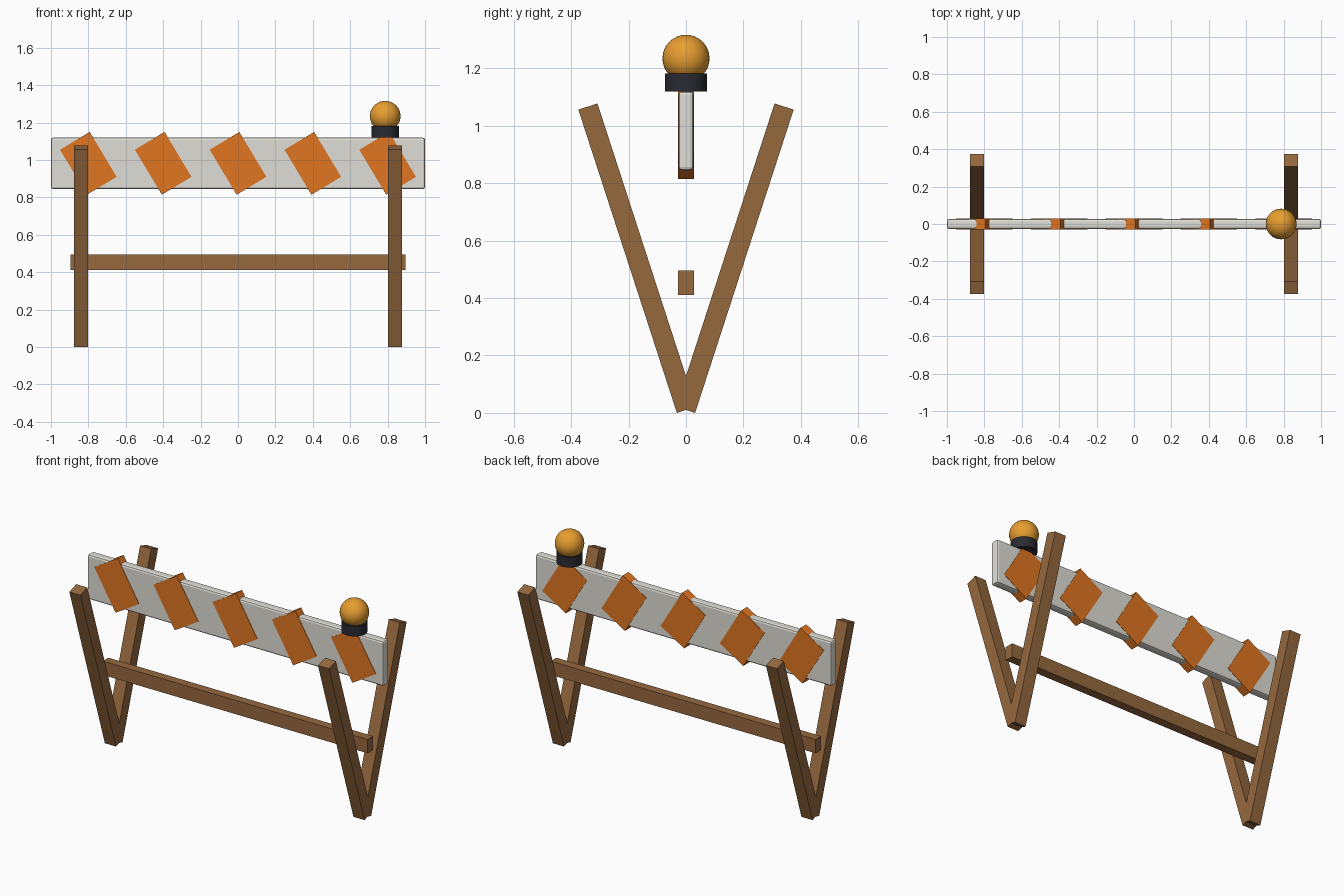
import bpy
from math import radians

cube = bpy.data.objects.get("Cube")
if cube:
    bpy.data.objects.remove(cube, do_unlink=True)


def material(name, rgb):
    m = bpy.data.materials.new(name)
    m.use_nodes = True
    m.diffuse_color = (*rgb, 1)
    m.node_tree.nodes["Principled BSDF"].inputs["Base Color"].default_value = (*rgb, 1)
    return m


white = material("board_white", (0.74, 0.73, 0.67))
orange = material("stripe_orange", (0.75, 0.18, 0.016))
wood = material("wood_brown", (0.30, 0.14, 0.048))
amber = material("lamp_amber", (0.80, 0.34, 0.03))
black = material("lamp_base_black", (0.023, 0.024, 0.032))


def finish(name, mat, bevel=0, segments=2):
    ob = bpy.context.object
    ob.name = name
    ob.data.materials.append(mat)
    if bevel:
        mod = ob.modifiers.new("Bevel", 'BEVEL')
        mod.width, mod.segments = bevel, segments
    return ob


def box(name, size, loc, mat, rot=(0, 0, 0), bevel=0):
    bpy.ops.mesh.primitive_cube_add(size=1, location=loc, rotation=rot)
    bpy.context.object.scale = size
    bpy.ops.object.transform_apply(location=False, rotation=False, scale=True)
    return finish(name, mat, bevel)


# Sign board with its slanted stripes
box("sign_board", (2, 0.053, 0.275), (0, 0, 0.982), white, bevel=0.012)
for i in range(5):
    box(f"stripe_{i + 1}", (0.185, 0.057, 0.28), (0.4 * (i - 2), 0, 0.982),
        orange, (0, radians(-31), 0))

# Splayed pairs of legs
for side, sx in (("left", 1), ("right", -1)):
    for end, sy in (("front", -1), ("back", 1)):
        box(f"{end}_leg_{side}", (0.075, 0.07, 1.11), (0.84 * sx, 0.17 * sy, 0.5385),
            wood, (radians(-18 * sy), 0, 0))

# Cross brace
box("cross_brace", (1.79, 0.054, 0.084), (0, 0, 0.453), wood)

# Warning lamp
bpy.ops.mesh.primitive_cylinder_add(vertices=32, radius=0.073, depth=0.062,
                                    location=(0.787, 0, 1.15))
finish("lamp_base", black)
bpy.ops.object.shade_smooth_by_angle()
bpy.ops.mesh.primitive_uv_sphere_add(segments=32, ring_count=16, radius=0.082,
                                     location=(0.787, 0, 1.234))
finish("lamp_globe", amber)
bpy.ops.object.shade_smooth()
